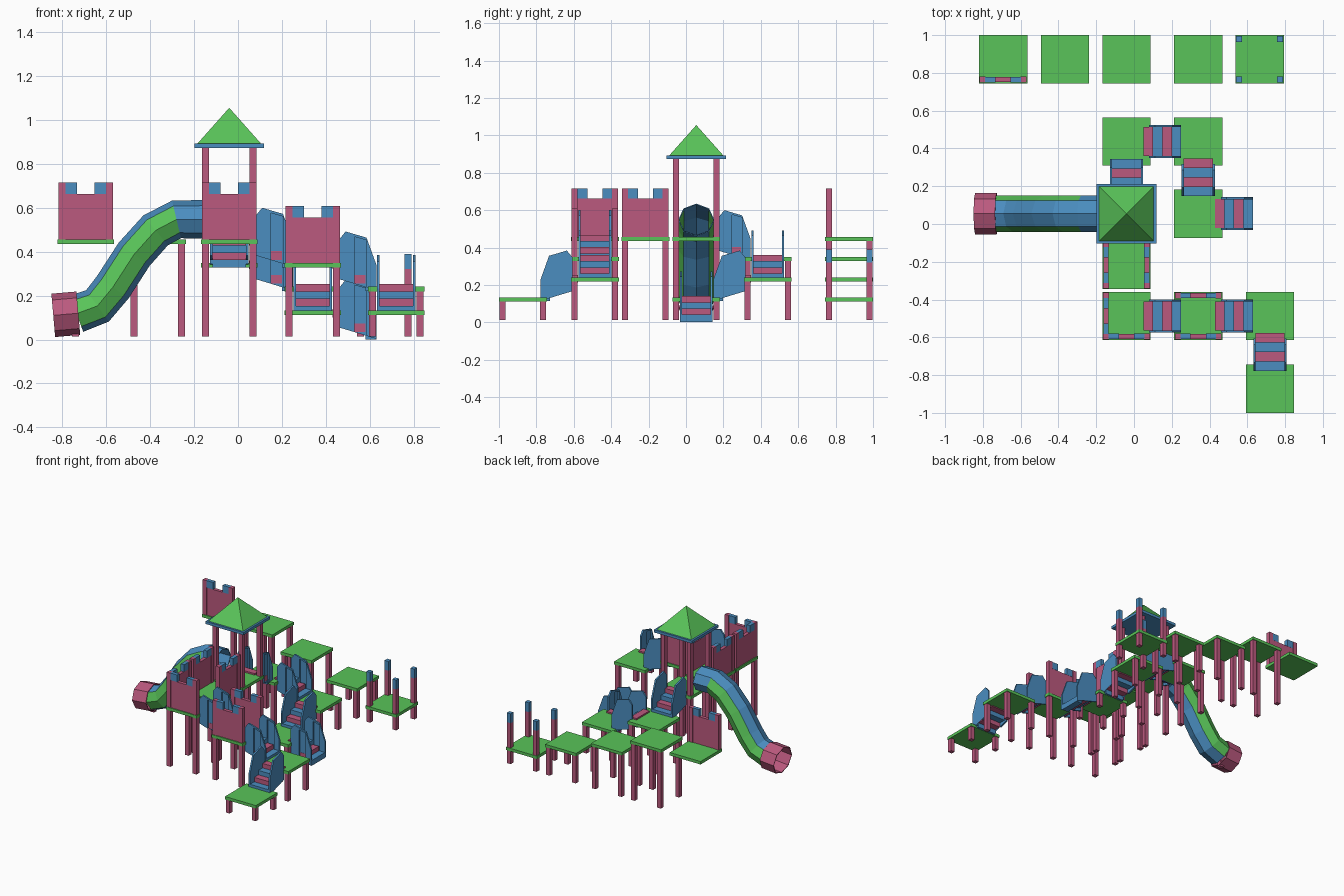
import bpy, bmesh, math
from mathutils import Matrix, Vector

cube = bpy.data.objects.get("Cube")
if cube:
    bpy.data.objects.remove(cube, do_unlink=True)


def material(name, rgb):
    m = bpy.data.materials.new(name)
    m.use_nodes = True
    m.diffuse_color = (*rgb, 1)
    m.node_tree.nodes["Principled BSDF"].inputs["Base Color"].default_value = (*rgb, 1)
    return m


GREEN = material("leaf green", (0.10, 0.55, 0.10))
PINK = material("raspberry pink", (0.50, 0.10, 0.21))
BLUE = material("sky blue", (0.07, 0.27, 0.53))


def finish(name, bm, mats, matrix=None):
    me = bpy.data.meshes.new(name)
    bm.to_mesh(me)
    bm.free()
    for m in mats:
        me.materials.append(m)
    ob = bpy.data.objects.new(name, me)
    bpy.context.collection.objects.link(ob)
    if matrix:
        ob.matrix_world = matrix
    return ob


def box(name, lo, hi, mat, matrix=None):
    bm = bmesh.new()
    bmesh.ops.create_cube(bm, size=1)
    lo, hi = Vector(lo), Vector(hi)
    for v in bm.verts:
        v.co = Vector((lo[i] + (v.co[i] + 0.5) * (hi[i] - lo[i]) for i in range(3)))
    return finish(name, bm, [mat], matrix)


def frame(x, y, degrees):
    return Matrix.Translation((x, y, 0)) @ Matrix.Rotation(math.radians(degrees), 4, "Z")


HALF = 0.128      # platform half width
IN = 0.108        # post offset
T = 0.016         # half post thickness
GROUND = 0.013
LEVEL = (0.122, 0.23, 0.338, 0.445)


def post(name, x, y, z0, z1, mat=PINK):
    box(name, (x - T, y - T, z0), (x + T, y + T, z1), mat)


# Platform with legs and castle panels on the chosen sides
def platform(name, x, y, z, panels=(), legs=True):
    box(name + "_deck", (x - HALF, y - HALF, z - 0.011), (x + HALF, y + HALF, z + 0.011), GREEN)
    raised = set()
    for angle in panels:
        m = frame(x, y, angle)
        box(name + "_panel", (-IN, -IN - 0.013, z + 0.01), (IN, -IN + 0.013, z + 0.217), PINK, m)
        for s in (-1, 1):
            a, b = sorted((s * 0.04, s * 0.095))
            box(name + "_merlon", (a, -IN - 0.014, z + 0.217), (b, -IN + 0.014, z + 0.27), BLUE, m)
            p = m @ Vector((s, -1, 0)) - Vector((x, y, 0))
            raised.add((round(p.x), round(p.y)))
    for sx in (-1, 1):
        for sy in (-1, 1):
            top = z + 0.27 if (sx, sy) in raised else z
            if legs or top > z:
                post(name + "_post", x + sx * IN, y + sy * IN, GROUND if legs else z, top)


TX, TY = -0.04, 0.055
FX, GX = 0.34, 0.72
ROW, REAR, BACK = -0.487, 0.437, 0.872

platform("tower", TX, TY, LEVEL[3])
platform("bridge", TX, -0.217, LEVEL[3], (90, -90))
platform("corner", TX, ROW, LEVEL[3], (0, -90))
platform("balcony", FX, ROW, LEVEL[2], (0, 180))
platform("side_landing", GX, ROW, LEVEL[1])
platform("front_landing", GX, -BACK, LEVEL[0])
platform("rear_landing", TX, REAR, LEVEL[2])
platform("rear_side_landing", FX, REAR, LEVEL[1])
platform("low_landing", FX, TY, LEVEL[0])
platform("spare_castle", -0.693, BACK, LEVEL[3], (0,), legs=False)
platform("spare_high", -0.365, BACK, LEVEL[3])
platform("spare_middle", TX, BACK, LEVEL[2])
platform("spare_low", FX, BACK, LEVEL[1])
platform("spare_posted", 0.665, BACK, LEVEL[0])

# Tall corner posts with blue caps on the last spare platform
for sx in (-IN, IN):
    for sy in (-IN, IN):
        post("tall_post", 0.665 + sx, BACK + sy, LEVEL[0], 0.32)
        post("tall_post_cap", 0.665 + sx, BACK + sy, 0.32, 0.39, BLUE)

# Tower posts and roof
for sx in (-IN, IN):
    for sy in (-IN, IN):
        post("roof_post", TX + sx, TY + sy, LEVEL[3], 0.88)
box("roof_eave", (TX - 0.158, TY - 0.158, 0.873), (TX + 0.158, TY + 0.158, 0.893), BLUE)
bm = bmesh.new()
bmesh.ops.create_cone(bm, cap_ends=True, segments=4, radius1=0.144 * math.sqrt(2), radius2=0, depth=0.162)
bmesh.ops.rotate(bm, verts=bm.verts, matrix=Matrix.Rotation(math.pi / 4, 3, "Z"))
finish("roof", bm, [GREEN], Matrix.Translation((TX, TY, 0.974)))


# Side rail: two solid ends, a thin top bar and an outer-facing middle sheet
def rail(y, low, m):
    bm = bmesh.new()

    def prism(points):
        f = bm.faces.new([bm.verts.new((s, y - 0.006, low + z)) for s, z in points])
        ext = bmesh.ops.extrude_face_region(bm, geom=[f])["geom"]
        moved = [v for v in ext if isinstance(v, bmesh.types.BMVert)]
        bmesh.ops.translate(bm, verts=moved, vec=(0, 0.012, 0))

    prism([(0.03, 0.045), (0.1, 0.024), (0.1, 0.25), (0.06, 0.262), (0.03, 0.225)])
    prism([(0.1, 0.238), (0.155, 0.222), (0.155, 0.234), (0.1, 0.25)])
    prism([(0.155, 0.007), (0.2, -0.007), (0.2, 0.11), (0.155, 0.234)])
    bmesh.ops.recalc_face_normals(bm, faces=bm.faces)
    sheet = [(0.155, 0.007), (0.1, 0.024), (0.1, 0.25), (0.155, 0.234)]
    f = bm.faces.new([bm.verts.new((s, y + 0.006, low + z)) for s, z in sheet])
    f.normal_update()
    if f.normal.y < 0:
        f.normal_flip()
    finish("stair_rail", bm, [BLUE], m)


# Stairs run down along local +x from a platform centre
def stairs(x, y, degrees, low):
    m = frame(x, y, degrees) @ Matrix.Translation((0.09, 0, 0))
    for i in range(4):
        top = low + 0.13 - 0.033 * i
        box("stair_step", (0.05 * i, -0.077, top - 0.04), (0.05 * (i + 1), 0.077, top),
            BLUE if i % 2 else PINK, m)
    for side in (-0.082, 0.082):
        rail(side, low, m)


stairs(TX, ROW, 0, LEVEL[2])
stairs(FX, ROW, 0, LEVEL[1])
stairs(GX, ROW, -90, LEVEL[0])
stairs(TX, TY, 90, LEVEL[2])
stairs(TX, REAR, 0, LEVEL[1])
stairs(FX, REAR, -90, LEVEL[0])
stairs(FX, TY, 0, 0.01)


# Eight-sided tube swept along a path in the xz plane
def tube(name, path, ry, rz, mats, rule):
    bm = bmesh.new()
    pts = [Vector((x, TY, z)) for x, z in path]
    rings = []
    for i, p in enumerate(pts):
        t = (pts[min(i + 1, len(pts) - 1)] - pts[max(i - 1, 0)]).normalized()
        up = t.cross(Vector((0, 1, 0)))
        up = up if up.z > 0 else -up
        rings.append([bm.verts.new(p + up * rz * math.cos(k * math.pi / 4)
                                   + Vector((0, ry * math.sin(k * math.pi / 4), 0)))
                      for k in range(8)])
    for i in range(len(rings) - 1):
        for k in range(8):
            j = (k + 1) % 8
            f = bm.faces.new((rings[i][k], rings[i][j], rings[i + 1][j], rings[i + 1][k]))
            f.material_index = rule(i, k)
    bmesh.ops.recalc_face_normals(bm, faces=bm.faces)
    ob = finish(name, bm, mats)
    shell = ob.modifiers.new("shell", "SOLIDIFY")
    shell.thickness = 0.006
    shell.offset = -1


# Slide: blue above and below, green sides after the level entry
tube("slide", [(-0.165, 0.547), (-0.28, 0.547), (-0.375, 0.497), (-0.473, 0.388),
               (-0.57, 0.238), (-0.64, 0.153), (-0.735, 0.118)],
     0.097, 0.088, [BLUE, GREEN], lambda i, k: int(i > 0 and k in (1, 2, 5, 6)))
tube("slide_mouth", [(-0.727, 0.12), (-0.841, 0.11)], 0.11, 0.099, [PINK], lambda i, k: 0)
post("slide_foot", -0.74, TY, GROUND, 0.06)
